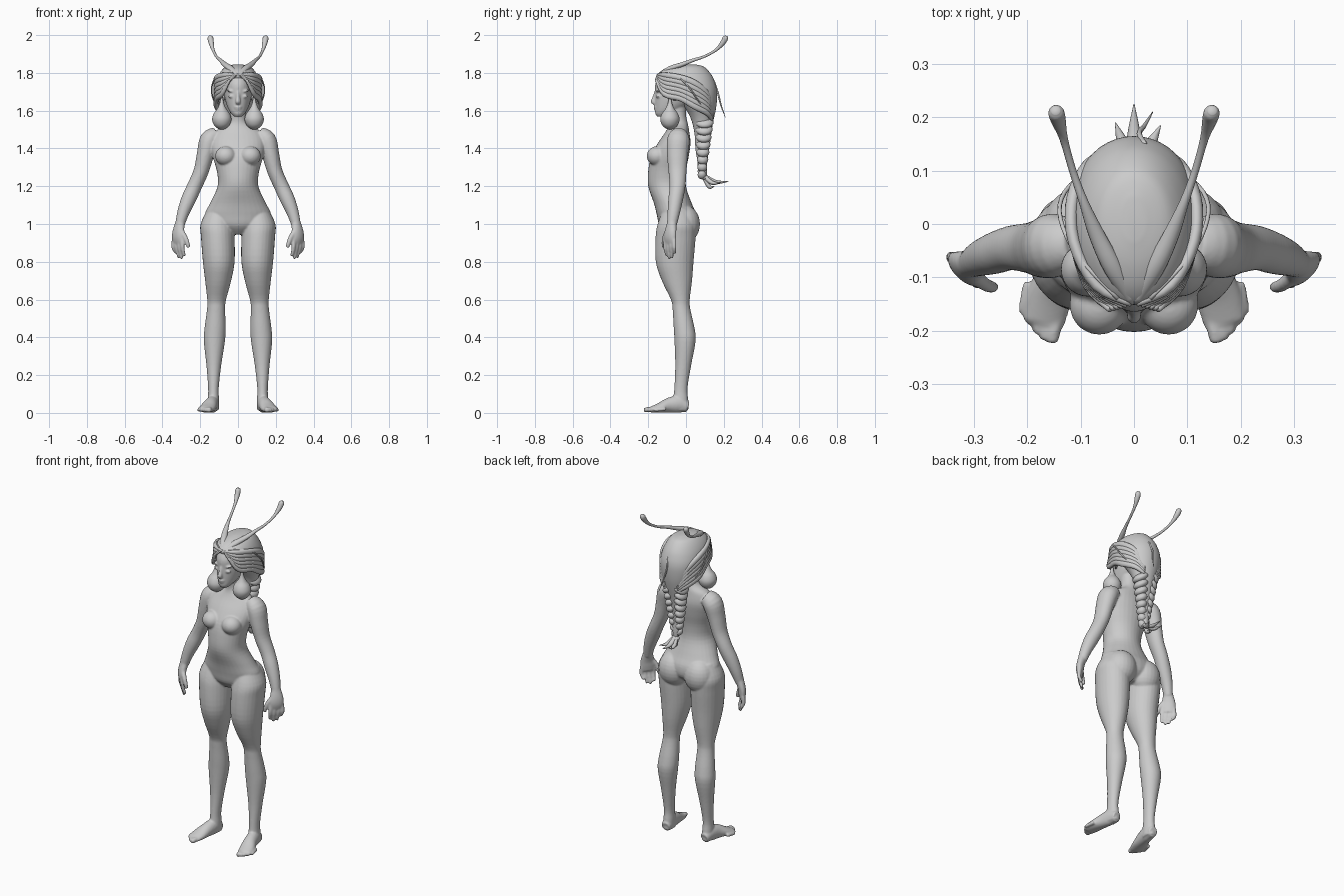
import bpy, bmesh, math
from mathutils import Vector, Matrix


def spline(pts, sub):
    """Catmull-Rom through 5-value points (x, y, z, radius a, radius b)."""
    out = []
    for i in range(len(pts) - 1):
        q = [pts[max(0, min(len(pts) - 1, i + k))] for k in (-1, 0, 1, 2)]
        for j in range(sub):
            t = j / sub
            out.append([0.5 * (2 * b + (c - a) * t + (2 * a - 5 * b + 4 * c - d) * t * t
                               + (3 * b - a - 3 * c + d) * t ** 3) for a, b, c, d in zip(*q)])
    return out + [list(pts[-1])]


def tube(bm, pts, n=20, sub=4, ref=(1, 0, 0), flat=False, s=1):
    """Elliptical loft along a path; flat keeps rings horizontal, s=-1 mirrors in x."""
    pts = spline([(p[0] * s, *p[1:], *([p[3]] if len(p) == 4 else [])) for p in pts], sub)
    ref, rings = Vector((ref[0] * s, ref[1], ref[2])), []
    for i, p in enumerate(pts):
        a, b = pts[max(i - 1, 0)], pts[min(i + 1, len(pts) - 1)]
        t = Vector((0, 0, 1)) if flat else (Vector(b[:3]) - Vector(a[:3])).normalized()
        u = (ref - t * ref.dot(t)).normalized()
        v = t.cross(u)
        ra, rb = max(p[3], .0006), max(p[4], .0006)
        rings.append([bm.verts.new(Vector(p[:3]) + u * ra * math.cos(k * math.tau / n)
                                   + v * rb * math.sin(k * math.tau / n)) for k in range(n)])
    for r0, r1 in zip(rings, rings[1:]):
        for k in range(n):
            m = (k + 1) % n
            bm.faces.new((r0[k], r0[m], r1[m], r1[k]))
    bm.faces.new(rings[0][::-1])
    bm.faces.new(rings[-1])


def ball(bm, c, r, rot=0):
    m = Matrix.Translation(c) @ Matrix.Rotation(rot, 4, 'Y') @ Matrix.Diagonal((*r, 1))
    bmesh.ops.create_uvsphere(bm, u_segments=24, v_segments=14, radius=1, matrix=m)


def make(name, bm, voxel=0, smooth=0):
    bmesh.ops.recalc_face_normals(bm, faces=bm.faces)
    for f in bm.faces:
        f.smooth = True
    me = bpy.data.meshes.new(name)
    bm.to_mesh(me)
    bm.free()
    ob = bpy.data.objects.new(name, me)
    bpy.context.collection.objects.link(ob)
    if voxel:
        rm = ob.modifiers.new("Remesh", 'REMESH')
        rm.mode, rm.voxel_size, rm.use_smooth_shade = 'VOXEL', voxel, True
        sm = ob.modifiers.new("Smooth", 'SMOOTH')
        sm.factor, sm.iterations = .5, smooth
    return ob


# Body: torso and neck
bm = bmesh.new()
tube(bm, [(0, -.05, .945, .05, .05), (0, -.045, .99, .15, .095), (0, -.05, 1.05, .175, .105),
          (0, -.07, 1.11, .148, .1), (0, -.1, 1.2, .108, .1), (0, -.1, 1.28, .112, .1),
          (0, -.085, 1.36, .135, .1), (0, -.062, 1.43, .145, .086), (0, -.045, 1.49, .12, .062),
          (0, -.04, 1.53, .06, .05), (0, -.045, 1.57, .045, .046), (0, -.05, 1.63, .045, .05)],
     n=32, flat=True)
# Head
tube(bm, [(0, -.13, 1.568, .02, .022), (0, -.115, 1.585, .036, .048), (0, -.09, 1.61, .052, .074),
          (0, -.065, 1.65, .066, .1), (0, -.05, 1.69, .074, .114), (0, -.03, 1.74, .08, .133),
          (0, -.01, 1.79, .075, .125), (0, 0, 1.82, .05, .09)], n=32, flat=True)
# Nose and lips
tube(bm, [(0, -.16, 1.70, .008), (0, -.168, 1.67, .01), (0, -.175, 1.648, .014, .012),
          (0, -.165, 1.638, .012, .008)], n=12)
ball(bm, (0, -.161, 1.619), (.02, .011, .006))
ball(bm, (0, -.159, 1.608), (.017, .011, .007))
for s in (1, -1):
    # Eyelids and brows
    ball(bm, (.034 * s, -.148, 1.676), (.018, .012, .009))
    ball(bm, (.036 * s, -.146, 1.703), (.024, .014, .006), -.2 * s)
    # Chest and hips
    ball(bm, (.065 * s, -.152, 1.36), (.056, .056, .052))
    ball(bm, (.085 * s, -.008, 1.0), (.088, .082, .1))
    # Leg
    tube(bm, [(.1, -.05, 1.08, .06, .07), (.11, -.05, 1.0, .088, .1), (.107, -.055, .93, .089, .106),
              (.102, -.06, .8, .084, .1), (.105, -.048, .7, .069, .08), (.113, -.03, .6, .05, .05),
              (.116, -.024, .55, .048, .047), (.121, -.01, .45, .056, .055),
              (.125, -.005, .38, .056, .056), (.128, -.015, .25, .039, .042),
              (.13, -.027, .13, .028, .035), (.13, -.028, .07, .03, .04), (.13, -.028, .015, .03, .042)],
         n=28, flat=True, s=s)
    # Foot and toes
    tube(bm, [(.13, .01, .03, .026, .028), (.135, -.04, .045, .034, .045), (.145, -.09, .04, .037, .04),
              (.16, -.14, .027, .043, .026), (.17, -.185, .017, .04, .016)], s=s)
    for i in range(5):
        x, y, r = .152 + .0135 * i, -.215 + .004 * i + .0025 * i * i, .014 - .001 * i
        tube(bm, [(x - .008, y + .05, .02, r), (x, y + .01, .017, r), (x + .002, y - .008, .014, r * .8)],
             n=10, s=s)
    # Arm and palm
    tube(bm, [(.11, -.035, 1.475, .04, .045), (.15, -.04, 1.445, .052, .06), (.172, -.045, 1.37, .046, .056),
              (.195, -.045, 1.28, .04, .048), (.23, -.045, 1.2, .039, .042), (.262, -.055, 1.13, .039, .039),
              (.29, -.065, 1.06, .032, .033), (.308, -.075, .995, .025, .026)], n=24, s=s)
    tube(bm, [(.306, -.074, 1.01, .026, .024), (.316, -.082, .96, .038, .022), (.317, -.085, .925, .041, .02),
              (.315, -.085, .895, .036, .014)], ref=(1, 1, 0), s=s)
    # Fingers and thumb
    for i, o in enumerate((-.032, -.011, .011, .032)):
        tip = (.83, .815, .82, .845)[i]
        tube(bm, [(.316 + .7 * o, -.085 + .7 * o, .92, .012), (.318 + .75 * o, -.086 + .75 * o, .875, .011),
                  (.304 + .65 * o, -.08 + .65 * o, tip, .008)], n=10, s=s)
    tube(bm, [(.303, -.095, .965, .016), (.28, -.113, .93, .013), (.268, -.118, .9, .012),
              (.262, -.118, .875, .009)], n=10, s=s)
make("body", bm, .005, 5)

# Pointed ears
bm = bmesh.new()
for s in (1, -1):
    tube(bm, [(.07, -.07, 1.675, .022, .008), (.092, -.045, 1.684, .028, .008),
              (.112, -.005, 1.694, .015, .006), (.128, .037, 1.705, .002)], n=16, ref=(0, 0, 1), s=s)
make("ears", bm)

# Teardrop earrings
bm = bmesh.new()
for s in (1, -1):
    tube(bm, [(.086, -.085, z, r) for z, r in
              ((1.5, .004), (1.506, .022), (1.525, .042), (1.555, .051), (1.585, .042), (1.61, .024),
               (1.64, .011), (1.68, .005))], n=28, flat=True, s=s)
make("earrings", bm)

# Hair cap narrowing to the braid core
bm = bmesh.new()
cap = [(1.25, .09, .11, .012), (1.29, .075, .112, .022), (1.34, .06, .11, .032), (1.4, .05, .115, .04),
       (1.48, .045, .128, .05), (1.56, .025, .148, .07), (1.62, -.01, .16, .093), (1.68, -.05, .165, .108),
       (1.72, -.085, .162, .113), (1.755, -.13, .152, .112), (1.785, -.152, .138, .104),
       (1.815, -.125, .115, .085), (1.835, -.08, .09, .06), (1.845, -.03, .05, .02)]
tube(bm, [(0, (f + b) / 2, z, rx, (b - f) / 2) for z, f, b, rx in cap], n=40, flat=True)
make("hair", bm)

# Swept side locks and loose strands
bm = bmesh.new()
for s in (1, -1):
    for k in range(6):
        d = .02 * k
        tube(bm, [(.005 + .008 * k, -.15 - .002 * k, 1.79 - .005 * k, .006),
                  (.07 + .003 * k, -.115, 1.788 - d, .014, .011),
                  (.112, -.035 + .1 * d, 1.775 - 1.1 * d, .017, .012),
                  (.115, .045, 1.745 - 1.2 * d, .018, .013),
                  (.085, .11, 1.69 - d, .016, .013), (.04, .138, 1.6 - .5 * d, .008)],
             n=10, ref=(0, 0, 1), s=s)
    tube(bm, [(.03, -.14, 1.8, .004), (.105, -.06, 1.79, .004), (.138, .01, 1.73, .004),
              (.13, .06, 1.66, .004), (.08, .11, 1.59, .002)], n=8, ref=(0, 0, 1), s=s)
tube(bm, [(.02, .15, 1.75, .005), (.01, .17, 1.69, .005), (.02, .185, 1.63, .004), (.035, .21, 1.56, .001)],
     n=8)
make("hair_locks", bm)

# Braid lobes and flared tail
bm = bmesh.new()
for i in range(8):
    z, w = 1.56 - .04 * i, 1 - .085 * i
    for s in (1, -1):
        ball(bm, (.035 * w * s, .098 - .002 * i, z - (.02 if s > 0 else 0)),
             (.046 * w, .045 * w + .004, .025), .6 * s)
ball(bm, (0, .1, 1.245), (.024, .022, .012))
for x, y, z in ((-.035, .19, 1.22), (0, .225, 1.225), (.05, .185, 1.22), (.012, .15, 1.2), (-.02, .13, 1.215)):
    tube(bm, [(x * .1, .095, 1.255, .012), (x * .5, .1 + (y - .1) * .45, z - .002, .014, .011),
              (x, y, z, .001)], n=8)
make("braid", bm)

# Club-tipped antennae meeting at the brow
bm = bmesh.new()
for s in (1, -1):
    tube(bm, [(.002, -.145, 1.785, .012), (.038, -.085, 1.822, .018, .014), (.07, -.02, 1.845, .015, .012),
              (.094, .04, 1.868, .009), (.115, .1, 1.888, .007), (.132, .16, 1.922, .008),
              (.142, .195, 1.96, .014), (.146, .209, 1.985, .015), (.147, .213, 1.996, .008)], n=14, s=s)
make("antennae", bm)
